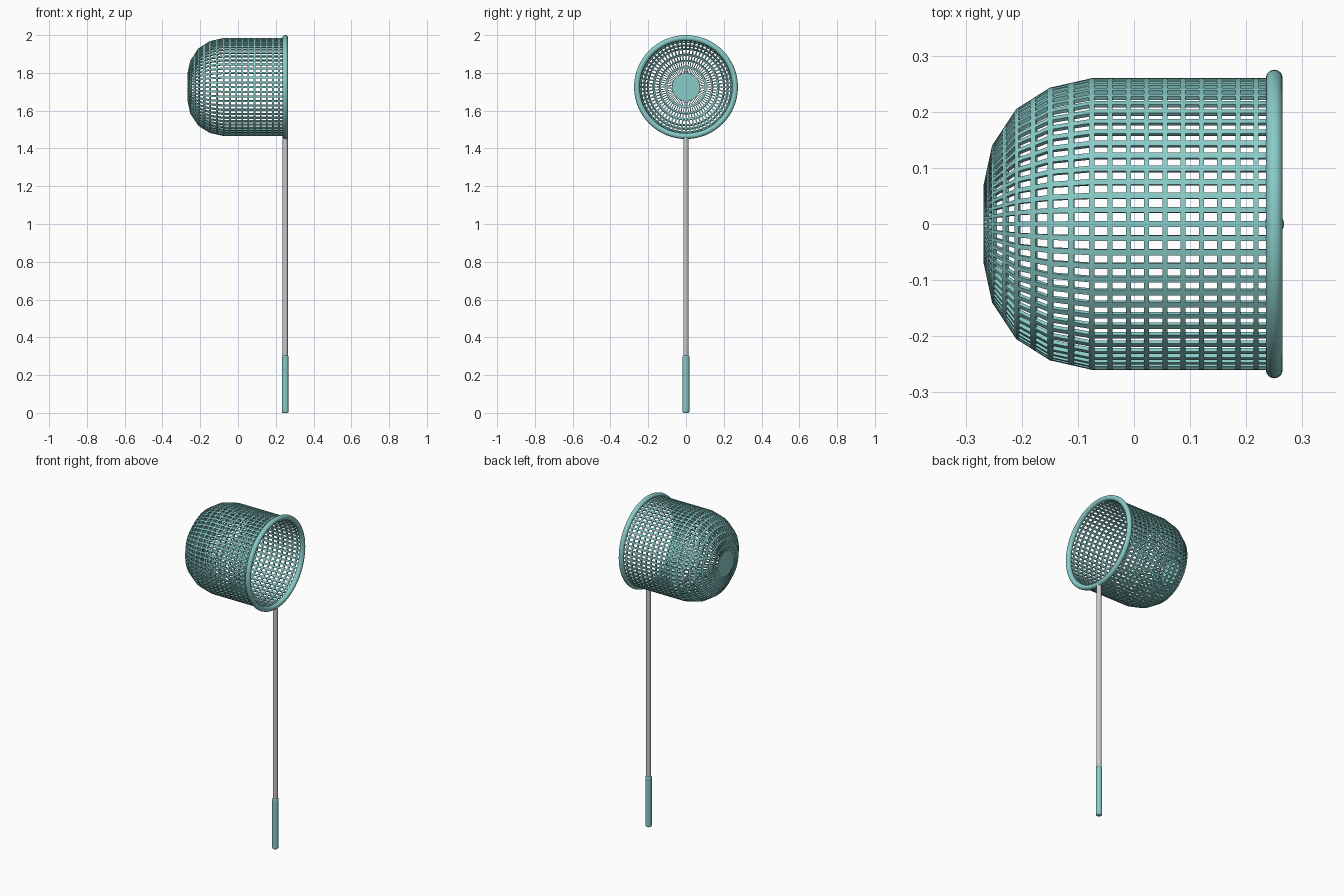
import bpy, bmesh, math

if "Cube" in bpy.data.objects:
    bpy.data.objects.remove(bpy.data.objects["Cube"])

CX, CZ = 0.25, 1.725          # hoop centre
teal = bpy.data.materials.new("teal")
teal.diffuse_color = (0.25, 0.60, 0.58, 1)
teal.use_nodes = True
teal.node_tree.nodes["Principled BSDF"].inputs["Base Color"].default_value = teal.diffuse_color


def finish(name, mat=None, smooth=True):
    ob = bpy.context.object
    ob.name = name
    if mat:
        ob.data.materials.append(mat)
    if smooth:
        bpy.ops.object.shade_smooth_by_angle(angle=math.radians(40))
    return ob


def rod(name, radius, z0, z1, mat=None, bevel=0.0):
    bpy.ops.mesh.primitive_cylinder_add(vertices=24, radius=radius, depth=z1 - z0,
                                        location=(CX, 0, (z0 + z1) / 2))
    ob = bpy.context.object
    if bevel:
        b = ob.modifiers.new("rounded_ends", 'BEVEL')
        b.width, b.segments = bevel, 3
    return finish(name, mat)


# Handle: metal pole and coloured grip
rod("pole", 0.0135, 0.28, 1.46)
rod("grip", 0.0175, 0.0, 0.305, teal, bevel=0.007)

# Hoop around the net mouth
bpy.ops.mesh.primitive_torus_add(major_radius=0.26, minor_radius=0.015, major_segments=64,
                                 minor_segments=16, location=(CX, 0, CZ),
                                 rotation=(0, math.pi / 2, 0))
finish("hoop", teal)

# Net: straight sleeve then rounded end, as (x, radius) rows of cells
corners = [(-0.075, 0.26), (-0.15, 0.243), (-0.21, 0.205), (-0.253, 0.14), (-0.268, 0.07)]
rows = [(CX - 0.0325 * i, 0.26) for i in range(10)]
for (xa, ra), (xb, rb) in zip(corners, corners[1:]):
    rows += [(xa, ra), ((xa + xb) / 2, (ra + rb) / 2)]
rows.append(corners[-1])

# Split every row and column so that strands surround an open hole
N, RING, STRAND = 64, 0.14, 0.20      # half strand widths as cell fractions
lines = []
for (xa, ra), (xb, rb) in zip(rows, rows[1:]):
    for t in (0, RING, 1 - RING):
        lines.append((xa + (xb - xa) * t, ra + (rb - ra) * t))
lines.append(rows[-1])
angles = [2 * math.pi * (i + s) / N for i in range(N) for s in (STRAND, 1 - STRAND)]

bm = bmesh.new()
grid = [[bm.verts.new((x, r * math.sin(a), CZ + r * math.cos(a))) for a in angles]
        for x, r in lines]
for j in range(len(grid) - 1):
    for i in range(2 * N):
        if j % 3 == 1 and i % 2 == 0:
            continue                  # hole
        k = (i + 1) % (2 * N)
        bm.faces.new((grid[j][i], grid[j][k], grid[j + 1][k], grid[j + 1][i]))
bm.faces.new(grid[-1])                # solid end disc
bmesh.ops.recalc_face_normals(bm, faces=bm.faces)
# make sure the end disc looks outward (-x)
bm.faces.ensure_lookup_table()
bm.normal_update()
if bm.faces[-1].normal.x > 0:
    bmesh.ops.reverse_faces(bm, faces=bm.faces)
me = bpy.data.meshes.new("net")
bm.to_mesh(me)
bm.free()
net = bpy.data.objects.new("net", me)
bpy.context.collection.objects.link(net)
me.materials.append(teal)
s = net.modifiers.new("strand_thickness", 'SOLIDIFY')
s.thickness, s.offset = 0.007, -1
